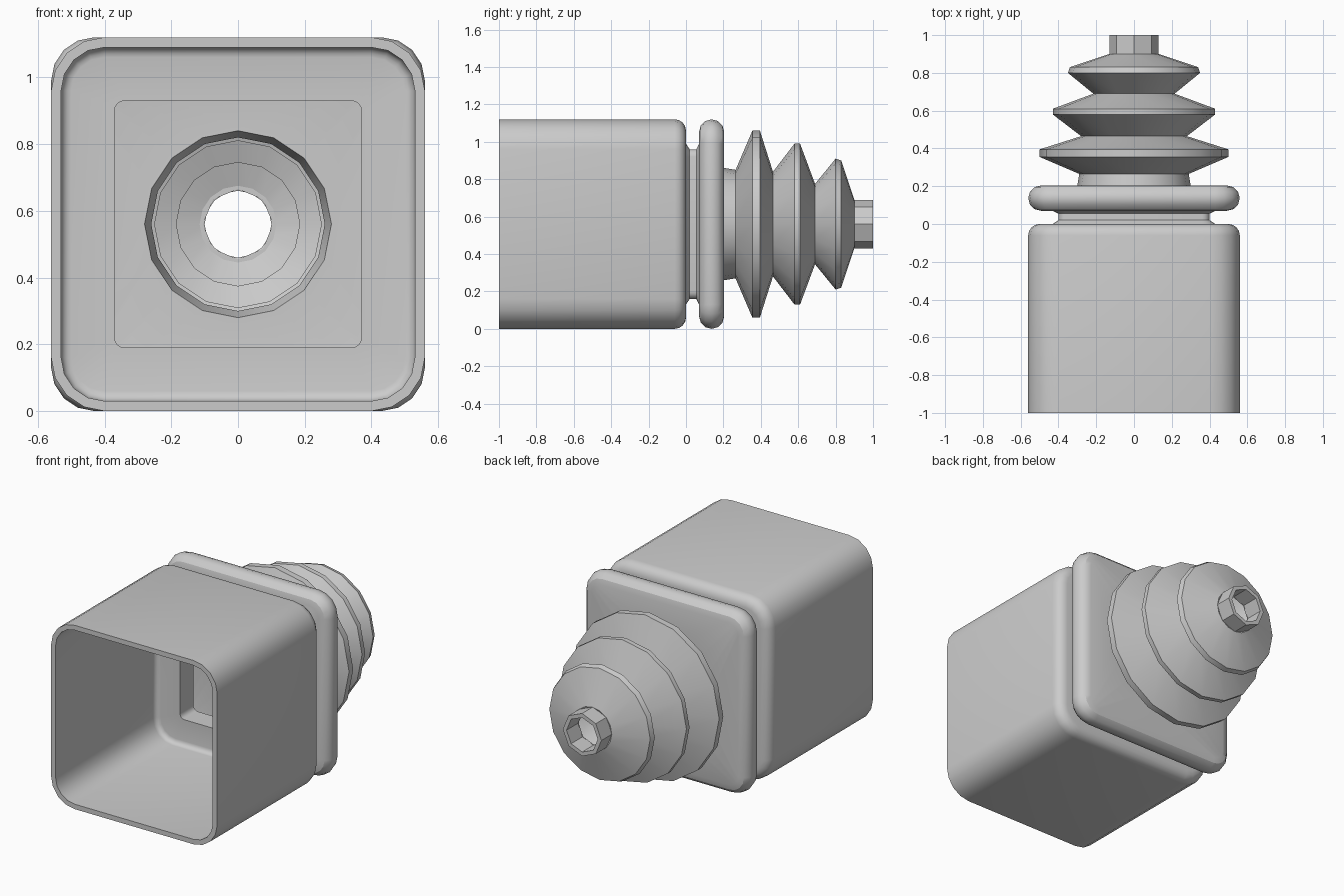
import bpy, bmesh, math

cube = bpy.data.objects.get("Cube")
if cube:
    bpy.data.objects.remove(cube)

CENTRE_Z = 0.56
WALL = 0.03

# One grey rubber
rubber = bpy.data.materials.new("grey_rubber")
rubber.use_nodes = True
GREY = (0.6, 0.6, 0.6, 1)
rubber.diffuse_color = GREY
bsdf = rubber.node_tree.nodes["Principled BSDF"]
bsdf.inputs["Base Color"].default_value = GREY
bsdf.inputs["Roughness"].default_value = 0.6


def outline(y, half, corner, steps):
    """Rounded square across y; it becomes a circle when corner equals half."""
    pts = []
    for quarter in range(4):
        mid = math.pi / 4 + quarter * math.pi / 2
        cx = math.copysign(half - corner, math.cos(mid))
        cz = math.copysign(half - corner, math.sin(mid))
        for i in range(steps + 1):
            a = (quarter + i / steps) * math.pi / 2
            pts.append((cx + corner * math.cos(a), y, CENTRE_Z + cz + corner * math.sin(a)))
    return pts


def round_edge(y, half, corner, r, start, end, steps=4):
    """Sections of a rounded rim, sweeping from start to end degrees (0 = outward, 90 = back)."""
    out = []
    for i in range(steps + 1):
        a = math.radians(start + (end - start) * i / steps)
        d = r * (1 - math.cos(a))
        out.append((y + r * math.sin(a), half - d, max(corner - d, 0.02)))
    return out


def circles(pairs):
    return [(y, r, r) for y, r in pairs]


def loft(name, sections, steps):
    """Closed wall: the sections run along the outside and return along the inside."""
    bm = bmesh.new()
    rings = [[bm.verts.new(p) for p in outline(*s, steps)] for s in sections]
    for k, ring in enumerate(rings):
        nxt = rings[(k + 1) % len(rings)]
        for i in range(len(ring)):
            j = (i + 1) % len(ring)
            bm.faces.new((ring[i], ring[j], nxt[j], nxt[i]))
    bmesh.ops.remove_doubles(bm, verts=bm.verts, dist=0.0005)
    bmesh.ops.recalc_face_normals(bm, faces=bm.faces)
    mesh = bpy.data.meshes.new(name)
    bm.to_mesh(mesh)
    bm.free()
    mesh.materials.append(rubber)
    obj = bpy.data.objects.new(name, mesh)
    bpy.context.collection.objects.link(obj)
    bpy.ops.object.select_all(action="DESELECT")
    obj.select_set(True)
    bpy.context.view_layer.objects.active = obj
    bpy.ops.object.shade_smooth_by_angle(angle=math.radians(30))
    return obj


# Square sleeve, groove and rounded flange
outer = [(-1, 0.56, 0.16)]
outer += round_edge(-0.06, 0.56, 0.16, 0.06, 0, 90)
outer += [(0, 0.43, 0.07), (0.02, 0.4, 0.04), (0.055, 0.4, 0.04), (0.07, 0.43, 0.07)]
outer += round_edge(0.137, 0.56, 0.13, 0.067, -90, 90, 6)

# Three bellows folds
folds = [(0.204, 0.30), (0.265, 0.29), (0.355, 0.50), (0.395, 0.50),
         (0.465, 0.28), (0.58, 0.43), (0.61, 0.43),
         (0.69, 0.215), (0.80, 0.35), (0.83, 0.34), (0.90, 0.13)]
outer += circles(folds)

# Matching inner surface, from the tip back to the open end
inner = circles([(y - 0.01, r - WALL) for y, r in reversed(folds[1:])])
inner += circles([(0.17, 0.28)])
inner += round_edge(0.137, 0.53, 0.1, 0.035, 90, -90, 6)
inner += [(0.1, 0.37, 0.03), (-0.03, 0.37, 0.03)]
inner += round_edge(-0.06, 0.53, 0.13, 0.03, 90, 0)
inner += [(-1, 0.53, 0.13)]
loft("bellows_boot", outer + inner, 4)

# Faceted outlet tube
loft("outlet_tube", circles([(0.885, 0.13), (1, 0.13), (1, 0.105), (0.885, 0.105)]), 2)
